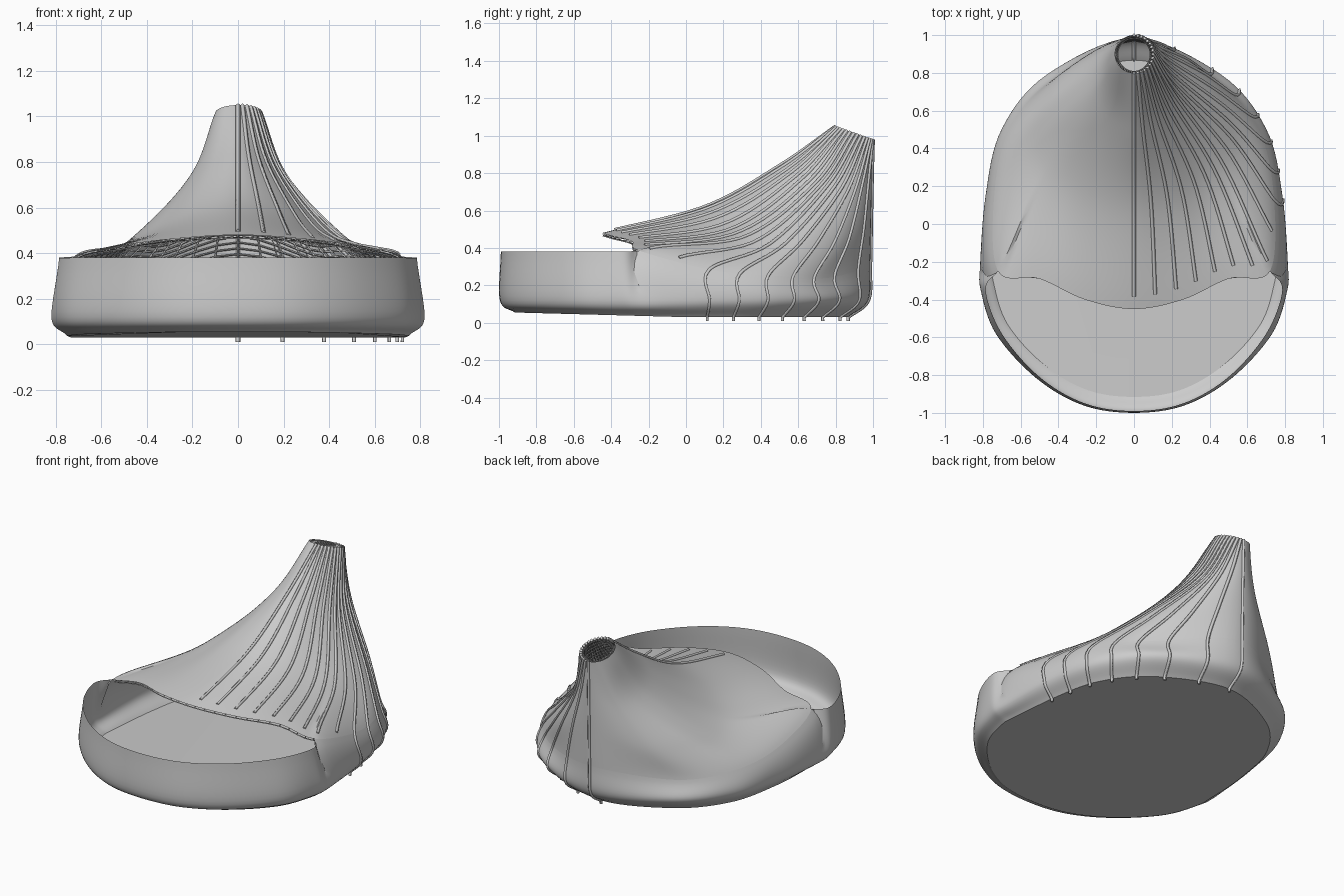
import bpy, bmesh
from math import pi, sin, cos
from mathutils import Vector as V

if "Cube" in bpy.data.objects:
    bpy.data.objects.remove(bpy.data.objects["Cube"])

# Hood profile stations from front (0) to back (7): upper, lower, shoulder points
HOOD = [
    [(0, .50, .84), (0, .10, .62), (0, -.45, .48)],
    [(.10, .54, .81), (.20, .14, .58), (.26, -.40, .465)],
    [(.17, .60, .77), (.36, .22, .51), (.50, -.29, .435)],
    [(.21, .68, .74), (.47, .30, .46), (.72, -.25, .385)],
    [(.21, .76, .73), (.52, .46, .42), (.74, .15, .28)],
    [(.19, .85, .72), (.46, .66, .44), (.66, .50, .25)],
    [(.14, .93, .72), (.31, .85, .44), (.44, .76, .24)],
    [(0, .995, .80), (0, .99, .55), (0, .985, .30)],
]
# Widest outline of the tray, front to back, and the open front rim
WIDE = [(0, -.995), (.27, -.955), (.52, -.81), (.73, -.58), (.81, -.35),
        (.815, -.22), (.785, .15), (.70, .50), (.46, .79), (0, .975)]
RIM = [(0, -.99), (.26, -.95), (.50, -.81), (.70, -.58), (.785, -.35)]


def cat(p0, p1, p2, p3, t):
    return .5 * (2 * p1 + (p2 - p0) * t + (2 * p0 - 5 * p1 + 4 * p2 - p3) * t * t
                 + (3 * p1 - p0 - 3 * p2 + p3) * t ** 3)


def spline(pts, u, mirror=False):
    """Smooth curve through pts; mirrored lists continue across x = 0."""
    n = len(pts) - 1
    i = min(int(u), n - 1)

    def get(k):
        if 0 <= k <= n:
            return pts[k]
        a, b = (pts[0], pts[1]) if k < 0 else (pts[n], pts[n - 1])
        if mirror and abs(a.x) < 1e-6:
            return V((-b.x, b.y, b.z))
        return 2 * a - b
    return cat(get(i - 1), get(i), get(i + 1), get(i + 2), u - i)


def control(u, k):
    return spline([V(c[k]) for c in HOOD], u, True)


def wide(w):
    return spline([V((x, y, .12)) for x, y in WIDE], w, True)


def foot(w):
    d = wide(w)
    return V((d.x * .915, d.y * (.92 if d.y < 0 else .89), .03 + .025 * max(0, -d.y)))


def hood_point(u, t):
    a = pi * u / 7
    pts = [V((.1 * sin(a), .9 - .1 * cos(a), 1.015 + .035 * cos(a)))]
    pts += [control(u, k) for k in range(3)]
    if u >= 3:
        pts.append(wide(u + 2))
    return spline(pts, 3 * t)


def wall_point(w, t):
    if w >= 5:
        return spline([control(w - 2, 1), control(w - 2, 2), wide(w), foot(w)], 1 + 2 * t)
    top = [V((x, y, .38)) for x, y in RIM] + [control(3, 2)]
    return spline([spline(top, w, True), wide(w), foot(w)], 2 * t)


def sheet(name, fn, umax, nu, nv, mods=(), inset=0, floor=False):
    bm = bmesh.new()
    grid = []
    for i in range(nu + 1):
        col = [fn(umax * i / nu, j / nv) for j in range(nv + 1)]
        if i in (0, nu):
            for p in col:
                p.x = 0
        grid.append([bm.verts.new(p) for p in col])
    for i in range(nu):
        for j in range(nv):
            bm.faces.new((grid[i][j], grid[i][j + 1], grid[i + 1][j + 1], grid[i + 1][j]))
    if floor:
        bm.faces.new([c[-1] for c in grid])
    bm.normal_update()
    if inset:
        s = 1 if sum(f.normal.z for f in bm.faces) > 0 else -1
        move = [(v, v.normal * s * inset) for v in bm.verts]
        for v, d in move:
            v.co -= d
            if v in grid[0] or v in grid[-1]:
                v.co.x = 0
    me = bpy.data.meshes.new(name)
    bm.to_mesh(me)
    bm.free()
    ob = bpy.data.objects.new(name, me)
    bpy.context.collection.objects.link(ob)
    m = ob.modifiers.new("mirror", 'MIRROR')
    m.merge_threshold = .0005
    return ob


def smooth(ob, angle=.7):
    bpy.ops.object.select_all(action='DESELECT')
    ob.select_set(True)
    bpy.context.view_layer.objects.active = ob
    bpy.ops.object.shade_smooth_by_angle(angle=angle)


# Hood sweeping up to the open neck
hood = sheet("hood", hood_point, 7, 56, 36)
smooth(hood)

# Tray wall with rounded foot and flat floor
tray = sheet("tray", wall_point, 9, 72, 16, floor=True)
smooth(tray)

# Fine lattice lining inside the hood
lining = sheet("inner_lattice", hood_point, 7, 28, 30, inset=.014)
w = lining.modifiers.new("wire", 'WIREFRAME')
w.thickness = .008

# Ribs radiating from the neck over the right half
cu = bpy.data.curves.new("ribs", 'CURVE')
cu.dimensions = '3D'
cu.bevel_depth = .010
cu.bevel_resolution = 0
cu.use_fill_caps = True
for k in range(17):
    u = 7 * k / 16
    end = .96 if u < 3.9 else 1
    pts = [hood_point(u, end * j / 24) for j in range(25)]
    if u >= 3.9:
        pts += [wall_point(u + 2, j / 12) for j in range(1, 13)]
        pts.append(pts[-1] + V((0, 0, -.02)))
    sp = cu.splines.new('POLY')
    sp.points.add(len(pts) - 1)
    for q, p in zip(sp.points, pts):
        q.co = (*p, 1)
ribs = bpy.data.objects.new("ribs", cu)
bpy.context.collection.objects.link(ribs)
